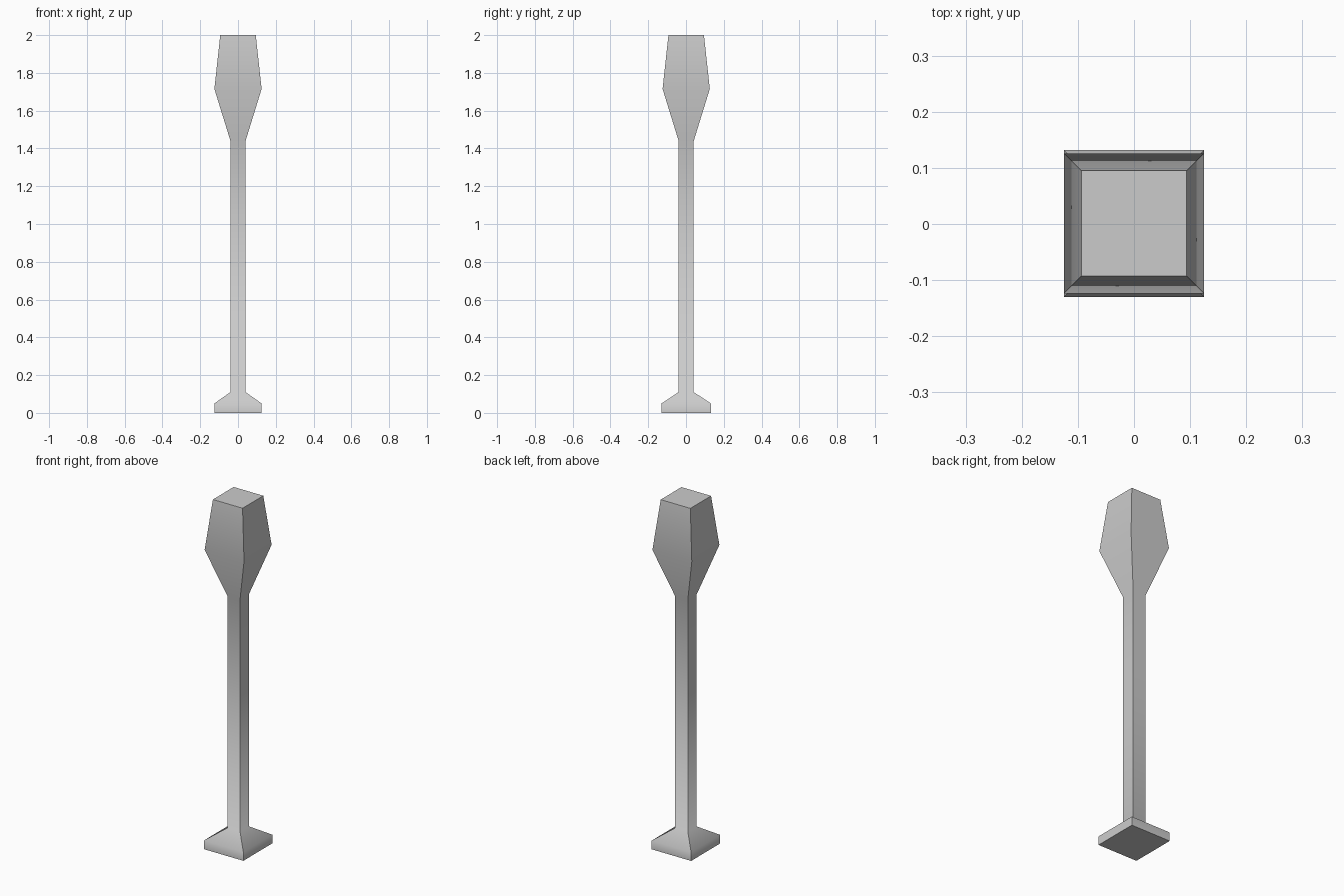
import bpy, bmesh

if "Cube" in bpy.data.objects:
    bpy.data.objects.remove(bpy.data.objects["Cube"])

# Square cross-sections: (z, half width x, half depth y, centre y)
BASE = (0.0, 0.125, 0.131, 0.001), (0.05, 0.125, 0.131, 0.001), (0.11, 0.04, 0.04, 0.001)
HEAD = (1.44, 0.04, 0.04, 0.001), (1.715, 0.125, 0.125, 0.001), (2.0, 0.094, 0.094, 0.001)


def square_loft(name, sections):
    bm = bmesh.new()
    rings = [[bm.verts.new((sx * hx, cy + sy * hy, z))
              for sx, sy in ((-1, -1), (1, -1), (1, 1), (-1, 1))]
             for z, hx, hy, cy in sections]
    caps = [bm.faces.new(rings[0][::-1]), bm.faces.new(rings[-1])]
    for low, high in zip(rings, rings[1:]):
        for i in range(4):
            j = (i + 1) % 4
            bm.faces.new((low[i], low[j], high[j], high[i])).smooth = True
            # Corner edges stay crisp while each side blends vertically
            bm.edges.get((low[i], high[i])).smooth = False
    for cap in caps:
        for e in cap.edges:
            e.smooth = False
    mesh = bpy.data.meshes.new(name)
    bm.to_mesh(mesh)
    bm.free()
    obj = bpy.data.objects.new(name, mesh)
    bpy.context.collection.objects.link(obj)
    return obj


# Flared foot, slim shaft and tapered lamp head in one continuous skin
square_loft("lamp_post", BASE + HEAD)
